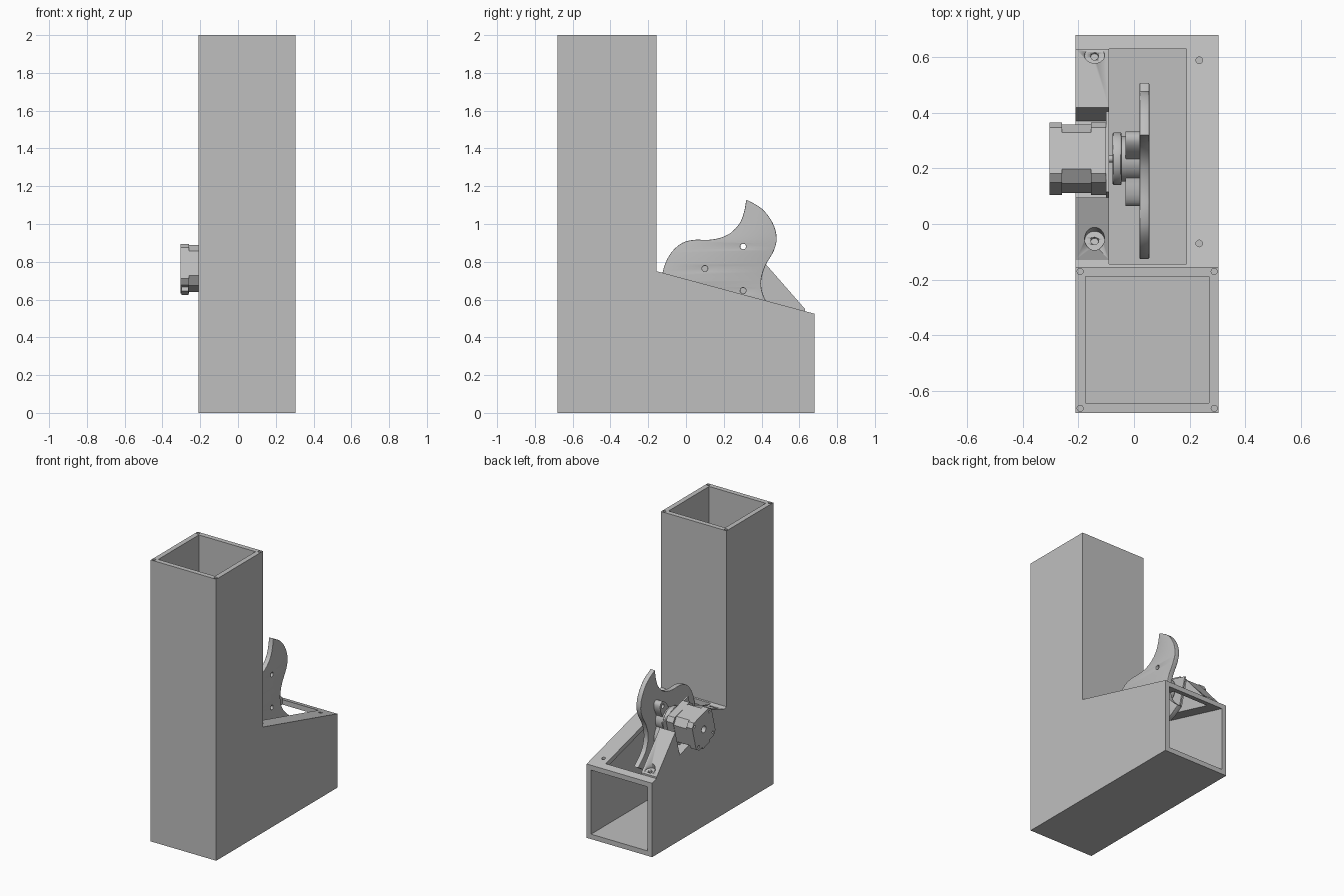
import bpy, bmesh, math
from mathutils import Matrix, Vector

cube = bpy.data.objects.get("Cube")
if cube:
    bpy.data.objects.remove(cube, do_unlink=True)

grey = bpy.data.materials.new("light_grey")
grey.use_nodes = True
colour = (0.52, 0.52, 0.52, 1)
grey.diffuse_color = colour
grey.node_tree.nodes["Principled BSDF"].inputs["Base Color"].default_value = colour

# Main dimensions
X0, X1, Y0, Y1 = -0.21, 0.305, -0.68, 0.68
WALL, TOWER_Y, SHOULDER, BACK_Z = 0.035, -0.155, 0.75, 0.525
SLOPE = (BACK_Z - SHOULDER) / (Y1 - TOWER_Y)
AXIS_Y, AXIS_Z = 0.235, 0.764

# Frames: FLAT extrudes up, SIDE extrudes along x, TILT is SIDE turned with the slope
FLAT = Matrix()
SIDE = Matrix(((0, 0, 1, 0), (1, 0, 0, 0), (0, 1, 0, 0), (0, 0, 0, 1)))
HUB = Matrix.Translation((0, AXIS_Y, AXIS_Z)) @ SIDE
TILT = (Matrix.Translation((0, AXIS_Y, AXIS_Z))
        @ Matrix.Rotation(math.atan(SLOPE), 4, 'X') @ SIDE)


def circle(u, v, r, n=28):
    return [(u + r * math.cos(math.tau * i / n), v + r * math.sin(math.tau * i / n))
            for i in range(n)]


def rect(u0, v0, u1, v1):
    return [(u0, v0), (u1, v0), (u1, v1), (u0, v1)]


def chamfered(h, c):
    k = h - c
    return [(k, -h), (h, -k), (h, k), (k, h), (-k, h), (-h, k), (-h, -k), (-k, -h)]


def prism(name, outline, w0, w1, frame=FLAT, holes=(), bevel=0):
    """Extrude an outline with holes from w0 to w1 in the given frame."""
    curve = bpy.data.curves.new(name, 'CURVE')
    curve.dimensions, curve.fill_mode = '2D', 'BOTH'
    curve.extrude = (w1 - w0) / 2 - bevel
    curve.bevel_depth, curve.offset, curve.bevel_resolution = bevel, -bevel, 2
    for ring in (outline, *holes):
        s = curve.splines.new('POLY')
        s.points.add(len(ring) - 1)
        for p, (u, v) in zip(s.points, ring):
            p.co = (u, v, 0, 1)
        s.use_cyclic_u = True
    temp = bpy.data.objects.new("temp", curve)
    bpy.context.collection.objects.link(temp)
    graph = bpy.context.evaluated_depsgraph_get()
    mesh = bpy.data.meshes.new_from_object(temp.evaluated_get(graph))
    bpy.data.objects.remove(temp, do_unlink=True)
    mesh.transform(frame @ Matrix.Translation((0, 0, (w0 + w1) / 2)))
    bm = bmesh.new()
    bm.from_mesh(mesh)
    bmesh.ops.remove_doubles(bm, verts=bm.verts, dist=1e-5)
    bmesh.ops.recalc_face_normals(bm, faces=bm.faces)
    bm.to_mesh(mesh)
    bm.free()
    mesh.materials.clear()
    mesh.materials.append(grey)
    obj = bpy.data.objects.new(name, mesh)
    bpy.context.collection.objects.link(obj)
    bpy.ops.object.select_all(action='DESELECT')
    obj.select_set(True)
    bpy.context.view_layer.objects.active = obj
    bpy.ops.object.shade_smooth_by_angle()
    return obj


def cut(obj, cutter):
    mod = obj.modifiers.new("cut", 'BOOLEAN')
    mod.operation, mod.object, mod.solver = 'DIFFERENCE', cutter, 'EXACT'
    bpy.context.view_layer.objects.active = obj
    bpy.ops.object.modifier_apply(modifier=mod.name)
    bpy.data.objects.remove(cutter, do_unlink=True)


# Tower: square tube with screw holes in the rim corners
tower = rect(X0, Y0, X1, TOWER_Y)
bore = rect(X0 + WALL, Y0 + WALL, X1 - WALL, TOWER_Y - WALL)
inset = 0.016
screws = [circle(x, y, 0.011, 16) for x in (X0 + inset, X1 - inset)
          for y in (Y0 + inset, TOWER_Y - inset)]
prism("tower_tube", tower, SHOULDER, 1.95, holes=[bore])
prism("tower_rim", tower, 1.95, 2.0, holes=[bore] + screws)

# Base: side walls, front wall and floor, open at the back
wall = [(Y0, 0), (Y1, 0), (Y1, BACK_Z - WALL), (TOWER_Y, SHOULDER - WALL),
        (TOWER_Y, SHOULDER), (Y0, SHOULDER)]
prism("right_wall", wall, X0, X0 + WALL, SIDE)
prism("left_wall", wall, X1 - WALL, X1, SIDE)
prism("front_wall", rect(Y0, 0, Y0 + WALL, SHOULDER), X0 + WALL, X1 - WALL, SIDE)
prism("floor", rect(Y0 + WALL, 0, Y1, WALL), X0 + WALL, X1 - WALL, SIDE)

# Sloped cover with the wheel slot and two screw holes
shear = Matrix()
shear[2][1] = SLOPE
shear[2][3] = SHOULDER - SLOPE * TOWER_Y
prism("sloped_cover", rect(X0, TOWER_Y, X1, Y1), -WALL, 0, shear,
      [rect(-0.09, -0.145, 0.19, 0.63)] + [circle(0.235, y, 0.012, 16) for y in (-0.07, 0.59)])

# Motor bracket: two wedges either side of the motor, joined by a thin plate
for name, shape, sy in (
        ("front_wedge", [(-0.13, 0.743), (0.055, 0.693), (0.095, 0.822)], -0.065),
        ("back_wedge", [(0.63, 0.538), (0.63, 0.55), (0.42, 0.79), (0.37, 0.607)], 0.6)):
    wedge = prism(name, shape, X0, -0.09, SIDE)
    seat_z = SHOULDER + SLOPE * (sy - TOWER_Y)
    normal = Vector((0, -SLOPE, 1))
    place = (Matrix.Translation((-0.142, sy, seat_z))
             @ normal.to_track_quat('Z', 'Y').to_matrix().to_4x4())
    cut(wedge, prism("recess", circle(0, 0, 0.036), 0.016, 0.3, place))
    cut(wedge, prism("screw_hole", circle(0, 0, 0.014, 16), -0.05, 0.1, place))
prism("motor_plate", rect(-0.15, -0.135, 0.15, 0.1), -0.1, -0.09, TILT,
      [circle(0, 0, 0.055)])

# Motor: two end caps with a narrower body between, and the shaft
bolts = [circle(u, v, 0.009, 12) for u in (-0.083, 0.083) for v in (-0.083, 0.083)]
cap = chamfered(0.1125, 0.027)
prism("motor_rear_cap", cap, -0.305, -0.26, TILT, bolts + [circle(0, 0, 0.024)])
prism("motor_body", chamfered(0.11, 0.042), -0.26, -0.155, TILT)
prism("motor_front_cap", cap, -0.155, -0.1, TILT)
prism("motor_plug", rect(-0.04, -0.135, 0.04, -0.1125), -0.3, -0.262, TILT)
prism("motor_shaft", circle(0, 0, 0.013), -0.11, -0.06, HUB)

# Hub: round boss, taper and a three-eared flange
ears = []
for i in range(96):
    a = math.tau * i / 96
    r = 0.08 + 0.09 * max(0, -math.cos(3 * a)) ** 1.5
    ears.append((r * math.cos(a), r * math.sin(a)))
pins = [circle(0.135 * math.cos(a), 0.135 * math.sin(a), 0.015, 20)
        for a in (math.pi / 3, math.pi, -math.pi / 3)]
prism("hub_boss", circle(0, 0, 0.095, 40), -0.077, -0.045, HUB, bevel=0.006)
prism("hub_neck", circle(0, 0, 0.082, 40), -0.046, -0.028, HUB)
prism("hub_flange", ears, -0.03, 0.02, HUB, pins)

# Wheel: one hooked arm, smoothed and repeated three times
arm = [Vector(p) for p in (
    (0.085, 0.365), (0.165, 0.318), (0.222, 0.245), (0.245, 0.165), (0.23, 0.095),
    (0.19, 0.025), (0.168, -0.035), (0.163, -0.095), (0.182, -0.16), (0.22, -0.209),
    (0.274, -0.256))]
ctrl = [2 * arm[0] - arm[1]] + arm + [2 * arm[-1] - arm[-2]]
edge = []
for a, b, c, d in zip(ctrl, ctrl[1:], ctrl[2:], ctrl[3:]):
    for t in (0, 0.25, 0.5, 0.75):
        edge.append(0.5 * (2 * b + (c - a) * t + (2 * a - 5 * b + 4 * c - d) * t ** 2
                           + (3 * b - a - 3 * c + d) * t ** 3))
outline = []
for k in range(3):
    turn = Matrix.Rotation(-k * math.tau / 3, 2)
    outline += [tuple(turn @ p) for p in edge]
prism("hooked_wheel", outline, 0.02, 0.055, HUB, pins, bevel=0.003)
